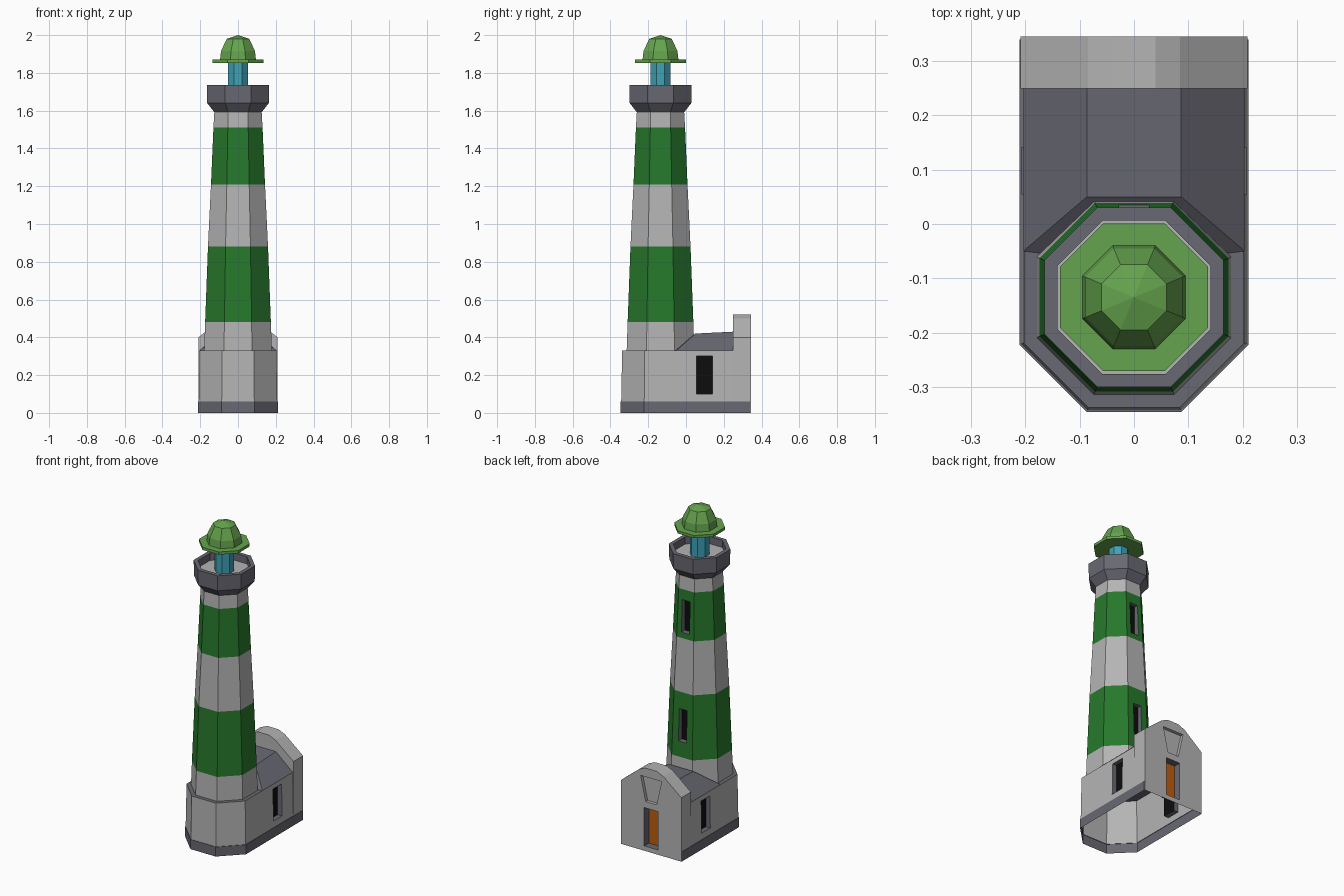
import bpy, bmesh, math
from mathutils import Vector

if "Cube" in bpy.data.objects:
    bpy.data.objects.remove(bpy.data.objects["Cube"])

CY = -0.135          # tower axis
T8 = math.tan(math.pi / 8)

# Palette: every mesh shares these slots, so face indices survive booleans
COLORS = [("pale_stone", (0.46, 0.46, 0.46)), ("dark_stone", (0.14, 0.14, 0.17)),
          ("green_paint", (0.02, 0.19, 0.025)), ("lime_roof", (0.13, 0.37, 0.075)),
          ("lantern_glass", (0.05, 0.36, 0.47)), ("orange_door", (0.5, 0.11, 0.005)),
          ("black_pane", (0.004, 0.004, 0.004))]
PALE, DARK, GREEN, LIME, GLASS, ORANGE, BLACK = range(7)
MATS = []
for n, c in COLORS:
    m = bpy.data.materials.new(n)
    m.diffuse_color = (*c, 1)
    m.use_nodes = True
    m.node_tree.nodes["Principled BSDF"].inputs["Base Color"].default_value = m.diffuse_color
    MATS.append(m)


def make(name, bm):
    bmesh.ops.remove_doubles(bm, verts=bm.verts[:], dist=1e-5)
    bmesh.ops.recalc_face_normals(bm, faces=bm.faces[:])
    me = bpy.data.meshes.new(name)
    bm.to_mesh(me)
    bm.free()
    for m in MATS:
        me.materials.append(m)
    ob = bpy.data.objects.new(name, me)
    bpy.context.collection.objects.link(ob)
    return ob


def face(bm, verts, mat):
    f = bm.faces.new(verts)
    f.material_index = mat
    return f


def stack(name, rings, mats, cap_mats):
    """Join rings of points; mats colours each band, cap_mats both ends."""
    bm = bmesh.new()
    loops = [[bm.verts.new(p) for p in r] for r in rings]
    for a, b, m in zip(loops, loops[1:], mats):
        n = len(a)
        for i in range(n):
            j = (i + 1) % n
            face(bm, (a[i], a[j], b[j], b[i]), m)
    for loop, m in zip((loops[0], loops[-1]), cap_mats):
        if m is not None:
            face(bm, loop, m)
    return make(name, bm)


def octagon(a, z):
    r = a / math.cos(math.pi / 8)
    return [(r * math.cos(t), CY + r * math.sin(t), z)
            for t in (math.pi / 8 + k * math.pi / 4 for k in range(8))]


def lathe(name, profile, mats, cap_mats):
    return stack(name, [octagon(a, z) for a, z in profile], mats, cap_mats)


def opening(out, center, width, z0, z1, depth, pane, top_width=None):
    """Cutter for a recess; 'out' points outward, the deep face gets the pane."""
    out, c = Vector(out), Vector(center)
    side = Vector((-out.y, out.x, 0))
    tw = top_width or width
    shape = [(-width / 2, z0), (width / 2, z0), (tw / 2, z1), (-tw / 2, z1)]
    rings = [[c + side * s + out * d + Vector((0, 0, z)) for s, z in shape]
             for d in (-depth, 0.1)]
    ob = stack("opening_cutter", rings, [PALE if top_width else DARK], (pane, DARK))
    ob.hide_render = True
    return ob


def combine(ob, tools):
    """Apply booleans, remove the helpers, and open the underside."""
    for t, op in tools:
        mod = ob.modifiers.new("cut", 'BOOLEAN')
        mod.object, mod.operation, mod.solver = t, op, 'EXACT'
    dg = bpy.context.evaluated_depsgraph_get()
    me = bpy.data.meshes.new_from_object(ob.evaluated_get(dg))
    ob.modifiers.clear()
    ob.data = me
    for t, _ in tools:
        bpy.data.objects.remove(t)
    bm = bmesh.new()
    bm.from_mesh(me)
    low = min(v.co.z for v in bm.verts)
    bmesh.ops.delete(bm, geom=[f for f in bm.faces
                               if all(v.co.z < low + 1e-4 for v in f.verts)],
                     context='FACES')
    bm.to_mesh(me)
    bm.free()


# Base: half octagon in front, straight sides running back
def footprint(a, z):
    h = a * T8
    return [(a, 0.34, z), (-a, 0.34, z), (-a, CY - h, z), (-h, CY - a, z),
            (h, CY - a, z), (a, CY - h, z)]


base = stack("base_house",
             [footprint(0.211, 0), footprint(0.211, 0.06), footprint(0.208, 0.06),
              footprint(0.203, 0.33)], [DARK, DARK, PALE], (DARK, DARK))

# Rear gable wall with a rounded top
half = [(0.209, 0), (0.209, 0.40), (0.085, 0.50), (0.04, 0.52)]
outline = half + [(-x, z) for x, z in reversed(half)]
gable = stack("gable_wall", [[(x, y, z) for x, z in outline] for y in (0.25, 0.345)],
              [PALE], (PALE, PALE))

combine(base, [(gable, 'UNION')] + [(c, 'DIFFERENCE') for c in (
    opening((1, 0, 0), (0.206, 0.098, 0), 0.085, 0.10, 0.30, 0.03, BLACK),
    opening((-1, 0, 0), (-0.206, 0.098, 0), 0.085, 0.10, 0.30, 0.03, BLACK),
    opening((0, 1, 0), (0, 0.345, 0), 0.096, 0.03, 0.27, 0.045, ORANGE),
    opening((0, 1, 0), (0, 0.345, 0), 0.076, 0.31, 0.465, 0.02, PALE, 0.145))])

# House roof: flat ridge, sloping sides, hipped into the tower
bm = bmesh.new()
ridge, eaves, hips = {}, {}, {}
for s in (-1, 1):
    ridge[s] = [bm.verts.new((s * 0.087, y, z)) for y, z in ((0.05, 0.42), (0.252, 0.43))]
    eaves[s] = [bm.verts.new((s * 0.204, y, 0.331)) for y in (-0.05, 0.252)]
    hips[s] = bm.verts.new((s * 0.12, -0.06, 0.331))
    face(bm, (eaves[s][0], eaves[s][1], ridge[s][1], ridge[s][0]), DARK)
    face(bm, (eaves[s][0], ridge[s][0], hips[s]), DARK)
face(bm, (ridge[-1][0], ridge[-1][1], ridge[1][1], ridge[1][0]), DARK)
face(bm, (ridge[-1][0], ridge[1][0], hips[1], hips[-1]), DARK)
make("house_roof", bm)

# Striped octagonal tower with two rear windows
tower = lathe("tower",
              [(0.179, 0.33), (0.174, 0.48), (0.159, 0.88), (0.143, 1.21),
               (0.130, 1.51), (0.125, 1.60)],
              [PALE, GREEN, PALE, GREEN, PALE], (PALE, PALE))
combine(tower, [(opening((0, 1, 0), (0, y, 0), 0.055, z, z + 0.20, 0.03, BLACK), 'DIFFERENCE')
                for y, z in ((0.032, 0.575), (0.003, 1.245))])

# Gallery with parapet and sunken floor
lathe("gallery",
      [(0.124, 1.59), (0.163, 1.64), (0.165, 1.735), (0.141, 1.735), (0.141, 1.69)],
      [DARK] * 4, (DARK, PALE))

# Lantern room, brim and dome
lathe("lantern", [(0.052, 1.69), (0.052, 1.855)], [GLASS], (GLASS, GLASS))
lathe("roof_brim", [(0.136, 1.853), (0.136, 1.87)], [LIME], (LIME, LIME))
lathe("roof_dome", [(0.095, 1.87), (0.090, 1.915), (0.060, 1.98), (0.0, 2.0)],
      [LIME] * 3, (LIME, None))
